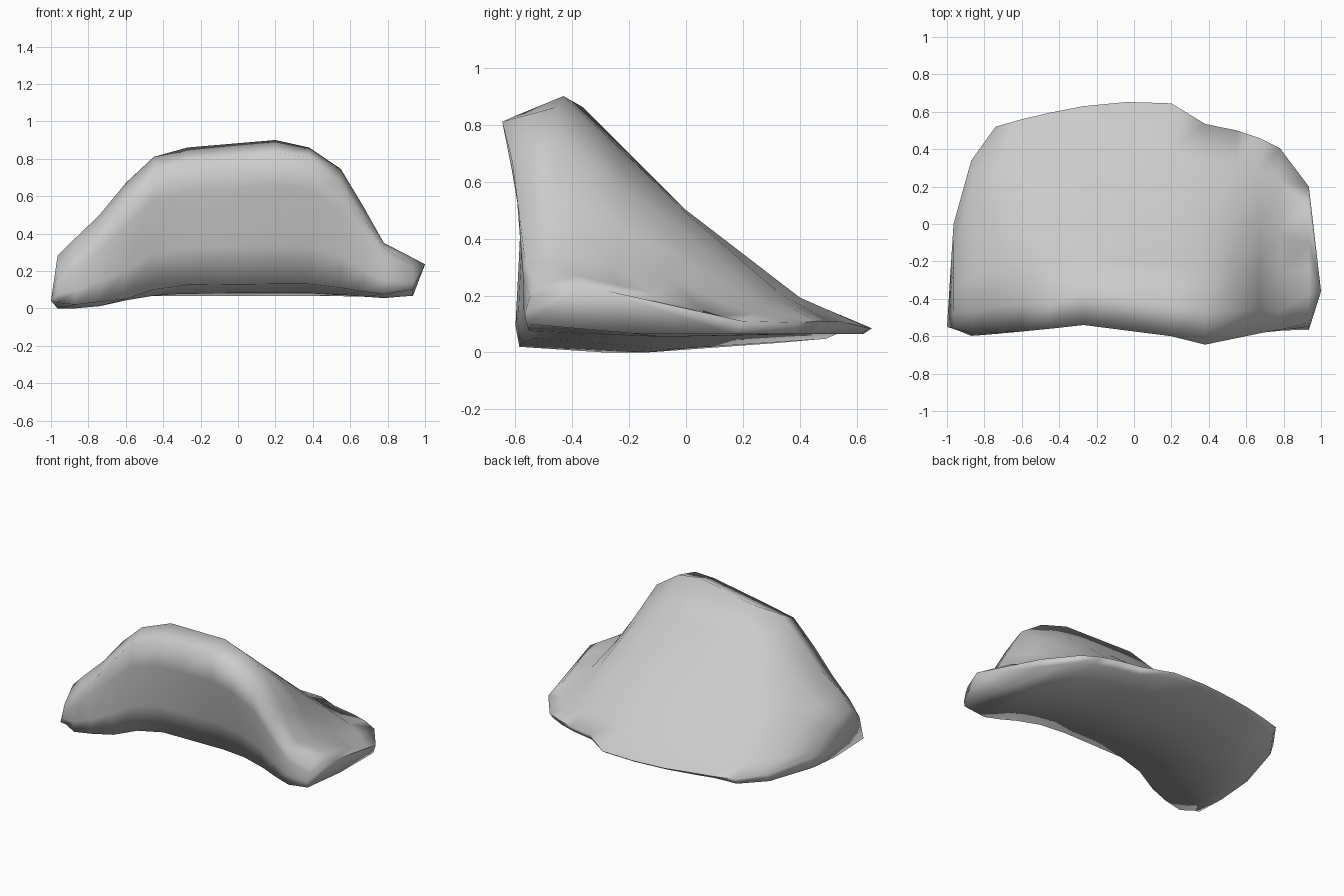
import bpy, bmesh, math
from mathutils import Vector

if "Cube" in bpy.data.objects:
    bpy.data.objects.remove(bpy.data.objects["Cube"])

# Cross-sections along x: x, then (y, z) of front foot, front brow,
# ridge, mid slope and back rim
SECTIONS = [
    (-.965, -.54, .03, -.555, .18, -.46, .28, -.22, .22, .00, .10),
    (-.87, -.585, .02, -.58, .27, -.47, .375, -.10, .29, .34, .09),
    (-.74, -.57, .035, -.58, .40, -.44, .50, -.05, .37, .52, .09),
    (-.60, -.53, .05, -.575, .57, -.42, .67, .00, .42, .56, .09),
    (-.45, -.48, .10, -.56, .74, -.43, .81, .00, .47, .595, .09),
    (-.27, -.45, .125, -.54, .79, -.36, .86, .00, .50, .63, .085),
    (.20, -.45, .13, -.60, .83, -.43, .90, .00, .50, .645, .085),
    (.38, -.47, .13, -.645, .81, -.46, .86, .00, .49, .535, .11),
    (.55, -.50, .11, -.61, .67, -.46, .745, .00, .42, .50, .11),
    (.67, -.53, .09, -.585, .48, -.46, .545, .00, .32, .46, .11),
    (.78, -.55, .075, -.565, .325, -.46, .35, -.05, .25, .405, .105),
    (.935, -.56, .10, -.53, .23, -.38, .27, -.10, .205, .20, .11),
]


def section(row):
    x = row[0]
    foot, brow, ridge, slope, rim = (
        Vector((x, row[i], row[i + 1])) for i in range(1, 11, 2))
    # Curve of the front wall and the flattening tail of the slope
    wall = foot.lerp(brow, .3) - Vector((0, .015, 0))
    bulge = foot.lerp(brow, .75) - Vector((0, .01, 0))
    tail = slope.lerp(rim, .62) - Vector((0, 0, .1 * slope.z))
    # Underside with a chamfer up to the rim
    low = .065 - .12 * max(0, -x - .6)
    under_rim = Vector((x, rim.y - .03, low))
    belly = foot.lerp(under_rim, .5)
    belly.z = max(belly.z - (.03 if x < -.7 else .015), 0)
    return [foot, wall, bulge, brow, ridge, ridge.lerp(slope, .5),
            slope, tail, rim, under_rim, belly]


bm = bmesh.new()
rings = [[bm.verts.new(p) for p in section(row)] for row in SECTIONS]
# Extra crest section blended across the wide middle
mid = [bm.verts.new(a.co.lerp(b.co, .5)) for a, b in zip(rings[5], rings[6])]
for v in mid[-3:-1]:
    v.co.y = min(v.co.y + .015, .655)
rings.insert(6, mid)
n = len(rings[0])
for a, b in zip(rings, rings[1:]):
    for i in range(n):
        j = (i + 1) % n
        bm.faces.new((a[i], a[j], b[j], b[i]))

# Pointed ends
for ring, tip in ((rings[0], (-1, -.55, .04)), (rings[-1], (1, -.36, .235))):
    t = bm.verts.new(tip)
    for i in range(n):
        bm.faces.new((ring[i], ring[(i + 1) % n], t))
bmesh.ops.recalc_face_normals(bm, faces=bm.faces)

mesh = bpy.data.meshes.new("sloped_rock")
bm.to_mesh(mesh)
bm.free()
rock = bpy.data.objects.new("sloped_rock", mesh)
bpy.context.collection.objects.link(rock)
bpy.context.view_layer.objects.active = rock
rock.select_set(True)
bpy.ops.object.shade_smooth_by_angle(angle=math.radians(100))
